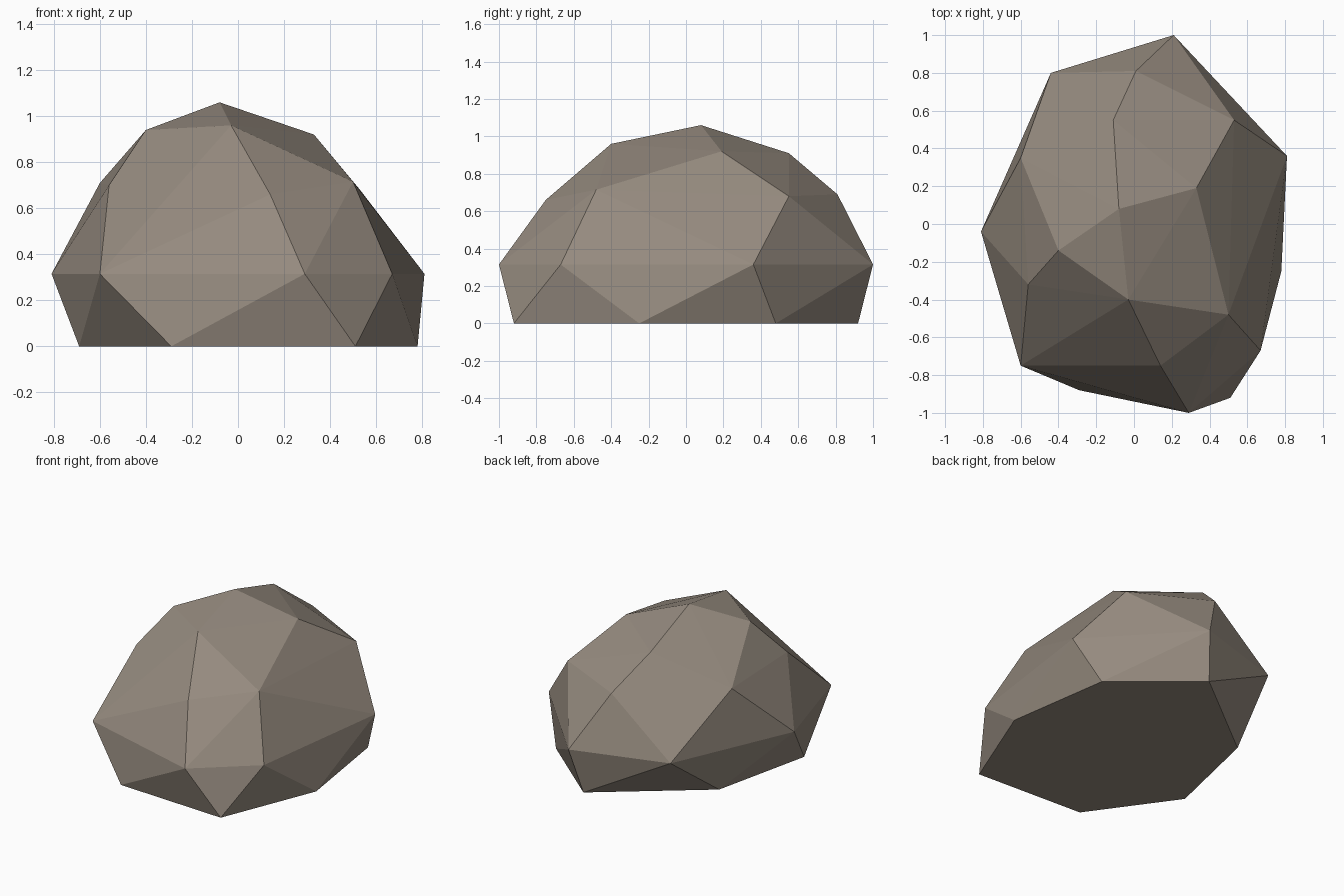
import bpy
import bmesh

# Remove the default cube if the scene has one
default_cube = bpy.data.objects.get("Cube")
if default_cube is not None:
    bpy.data.objects.remove(default_cube, do_unlink=True)


def make_material(name, colour):
    material = bpy.data.materials.new(name)
    material.use_nodes = True
    material.diffuse_color = colour
    shader = material.node_tree.nodes["Principled BSDF"]
    shader.inputs["Base Color"].default_value = colour
    shader.inputs["Roughness"].default_value = 0.9
    return material


def add_ring(mesh_builder, height, outline):
    """Add the corners of one level of the boulder."""
    for x, y in outline:
        mesh_builder.verts.new((x, y, height))


boulder_builder = bmesh.new()

# Flat base resting on the ground
base_outline = [(-.29, -.88), (.51, -.92), (.78, -.25), (.67, .48),
                (.15, .92), (-.53, .39), (-.69, -.32)]
add_ring(boulder_builder, 0, base_outline)

# Widest belt, just above the base
belt_outline = [(-.81, -.04), (-.6, -.75), (.29, -1), (.67, -.67),
                (.81, .36), (.21, 1), (-.44, .8)]
add_ring(boulder_builder, .315, belt_outline)

# Shoulder corners, which vary a little in height
shoulder_corners = [(.5, -.48, .715), (.53, .55, .68), (.01, .81, .69),
                    (-.6, .35, .71), (-.56, -.32, .7), (.14, -.75, .66)]

# Crown corners and the peak
crown_corners = [(-.4, -.14, .94), (-.03, -.4, .96), (.33, .19, .92),
                 (-.11, .55, .91), (-.08, .08, 1.06)]

for corner in shoulder_corners + crown_corners:
    boulder_builder.verts.new(corner)

# Stretch flat facets over the corners
bmesh.ops.convex_hull(boulder_builder, input=boulder_builder.verts[:])
bmesh.ops.recalc_face_normals(boulder_builder, faces=boulder_builder.faces[:])
for face in boulder_builder.faces:
    face.smooth = False

boulder_mesh = bpy.data.meshes.new("boulder")
boulder_builder.to_mesh(boulder_mesh)
boulder_builder.free()

# One warm grey stone colour all over
boulder_mesh.materials.append(make_material("warm_grey_stone", (.3, .255, .21, 1)))

boulder = bpy.data.objects.new("boulder", boulder_mesh)
bpy.context.scene.collection.objects.link(boulder)
